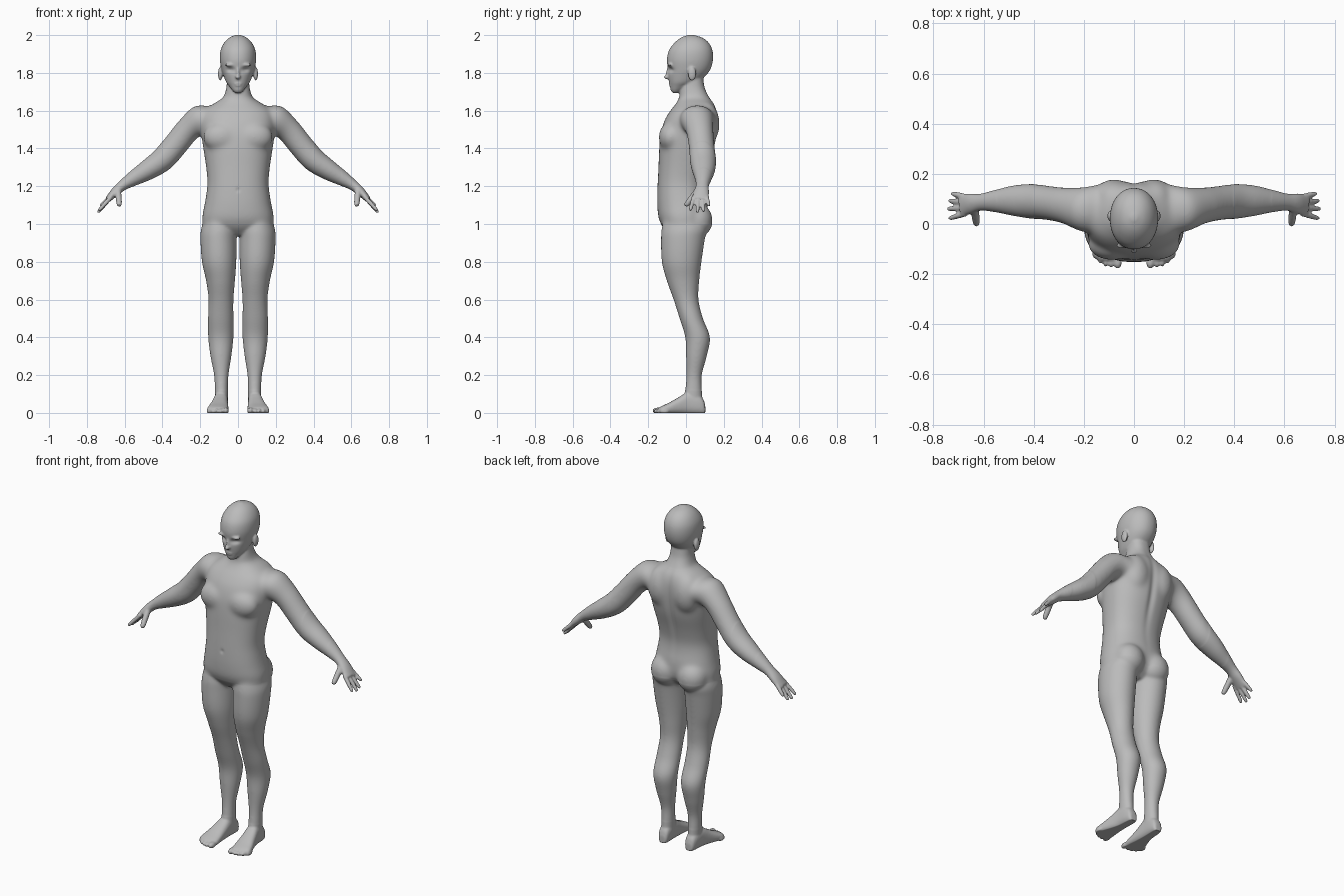
import bpy
import bmesh
from math import cos, sin, pi, exp, copysign
from mathutils import Vector, Matrix

CM = 0.01          # all measurements below are in hundredths of a unit
VOXEL = 0.005

if "Cube" in bpy.data.objects:
    bpy.data.objects.remove(bpy.data.objects["Cube"], do_unlink=True)

bm = bmesh.new()


def spline(a, b, c, d, t):
    """Smooth curve from b to c."""
    return b + (c - a) * (t / 2) + (a * 2 - b * 5 + c * 4 - d) * (t * t / 2) \
        + (b * 3 - a - c * 3 + d) * (t ** 3 / 2)


def loft(stations, side=1, power=2.0, sides=40, steps=5):
    """Closed skin over oval stations, each a (centre, half axis, half axis)."""
    last = len(stations) - 1
    rings = []
    for i in range(last * steps + 1):
        k = min(i // steps, last - 1)
        t = i / steps - k
        near = [stations[max(0, min(last, k + j))] for j in (-1, 0, 1, 2)]
        centre, u, v = (spline(*column, t) for column in zip(*near))
        ring = []
        for j in range(sides):
            a = 2 * pi * j / sides
            c = copysign(abs(cos(a)) ** (2 / power), cos(a))
            s = copysign(abs(sin(a)) ** (2 / power), sin(a))
            p = (centre + u * c + v * s) * CM
            ring.append(bm.verts.new((p.x * side, p.y, p.z)))
        rings.append(ring)
    for low, high in zip(rings, rings[1:]):
        for j in range(sides):
            n = (j + 1) % sides
            bm.faces.new((low[j], low[n], high[n], high[j]))
    bm.faces.new(rings[0])
    bm.faces.new(rings[-1])


def upright(rows):
    """Level stations from (height, x min, x max, front, back)."""
    return [(Vector(((a + b) / 2, (f + k) / 2, z)),
             Vector(((b - a) / 2, 0, 0)), Vector((0, (k - f) / 2, 0)))
            for z, a, b, f, k in rows]


def centred(rows):
    """Level stations from (height, half width, front, back)."""
    return upright([(z, -w, w, f, k) for z, w, f, k in rows])


def limb(rows):
    """Stations along a path from (x, y, z, thickness, breadth in y)."""
    pts = [Vector(r[:3]) for r in rows]
    out = []
    for i, r in enumerate(rows):
        along = pts[min(i + 1, len(pts) - 1)] - pts[max(i - 1, 0)]
        u = along.cross(Vector((0, 1, 0))).normalized()
        v = u.cross(along).normalized()
        out.append((pts[i], u * r[3], v * r[4]))
    return out


def ball(centre, radii, side=1):
    x, y, z = centre
    place = Matrix.Translation(Vector((x * side, y, z)) * CM)
    size = Matrix.Diagonal((*(Vector(radii) * CM), 1))
    bmesh.ops.create_uvsphere(bm, u_segments=24, v_segments=16, radius=1,
                              matrix=place @ size)


# Torso and neck
loft(centred([
    (94, 9, -8, 5), (98, 17.5, -12, 9.5), (103, 19, -14.5, 11.5),
    (110, 17.8, -15.2, 11.5), (116, 16.8, -15.2, 10.5), (122, 16.2, -15, 10.3),
    (130, 16.9, -14.6, 12), (140, 18.4, -14.2, 15), (148, 19.5, -13.4, 16.4),
    (155, 19.6, -11.3, 16.8), (160, 18, -8.3, 16.3), (164, 12.5, -5.2, 14.8),
    (167, 8, -3.7, 12.5), (172, 6.2, -3, 10), (178, 5.8, -1, 9)]), power=2.3)

# Head
loft(centred([
    (169.4, 1.6, -7, -4), (170.6, 2.9, -8, -2), (173, 4.7, -8.5, 2),
    (175, 6.2, -8.9, 6), (178, 7.5, -9.4, 10), (182, 8.8, -9.6, 13),
    (187, 9.6, -10.1, 14.3), (192, 9.2, -9, 14), (196, 7.3, -6, 12),
    (198.7, 4.5, -2.5, 8.5), (200.2, 1, 1.5, 3.5)]), power=2.1, sides=60)

# Nose and lips
ball((0, -9.4, 180.2), (0.9, 1.2, 3))
ball((0, -10, 177.8), (1.4, 1.8, 1.2))
ball((0, -8.4, 173.9), (2.2, 0.9, 0.8))

for side in (1, -1):
    # Ear, brow, chest, shoulder blade and buttock
    ball((9.4, 3.2, 179.5), (1.2, 2.2, 3.7), side)
    ball((4, -8.6, 184.2), (3.2, 1.3, 0.9), side)
    ball((8.5, -8, 146), (10, 6.5, 8), side)
    ball((8, 10, 153), (8.5, 7.9, 12), side)
    ball((8.6, 6, 102), (8.8, 8.2, 9), side)

    # Leg
    loft(upright([
        (106, 3, 16.5, -11, 9), (98, 0.5, 19.4, -12.8, 11.2),
        (92, 0.7, 19.9, -13.2, 10), (80, 0.9, 19.1, -12.8, 8.2),
        (70, 1.6, 16.9, -10.2, 7), (60, 2.4, 15.6, -6.6, 6.6),
        (50, 2.4, 15.9, -3.4, 9), (40, 2.4, 15.8, -0.4, 12.7),
        (30, 3.5, 14.6, 0, 11), (20, 5, 12.7, 0.2, 8.4),
        (12, 5.3, 12.3, -0.5, 8.4), (4, 5.4, 12, -2, 8.8)]), side)

    # Foot, from heel to ball
    sole = [(10.2, 6.8, 10.6, 4), (9, 5.8, 11.6, 7.5), (6, 5.4, 12.3, 10),
            (1, 5.3, 12.9, 11), (-4, 5.2, 14.2, 8.2), (-9, 5, 15.8, 5.4),
            (-12.5, 5, 16.4, 3.8), (-14.5, 5.4, 14.5, 2.8)]
    loft([(Vector(((a + b) / 2, y, top / 2 - 0.4)),
           Vector(((b - a) / 2, 0, 0)), Vector((0, 0, top / 2 + 0.4)))
          for y, a, b, top in sole], side, power=2.5)

    # Toes
    ball((6.5, -15, 1.2), (1.7, 2.9, 1.7), side)
    for i in range(4):
        ball((9.2 + 2.1 * i, -15 + 0.4 * i * i, 0.9), (1.15, 2.5, 1.4), side)

    # Arm and palm
    loft(limb([
        (13, 6.5, 155, 7, 9.5), (20, 5.8, 155, 8, 9),
        (26.5, 7.2, 150, 6.7, 7.4), (33, 8.2, 142, 6.6, 6.9),
        (40, 9, 134, 6.4, 7), (48, 9.3, 128.5, 5.4, 6.1),
        (55.5, 9.1, 124, 4, 4.4), (61, 8.7, 120.5, 2.8, 3.4),
        (65, 8.2, 117, 2.4, 4), (69, 7.4, 112.8, 1.5, 4.5)]), side)

    # Fingers and thumb
    for base, tip in (((67, 4.2, 114.5), (73.8, 2.2, 107)),
                      ((67.5, 6.4, 114), (74.3, 6, 106)),
                      ((67.5, 8.6, 114), (73.8, 9.3, 106.5)),
                      ((67, 10.8, 115), (72.8, 12.2, 109.5)),
                      ((63.5, 6, 117.5), (62.8, -0.4, 109.5))):
        a, b = Vector(base), Vector(tip)
        thick = 1.7 if b.y < 0 else 1.2
        loft(limb([(*a.lerp(b, t), thick * r, thick * r)
                   for t, r in ((0, 1), (0.5, 0.95), (0.9, 0.8), (1, 0.45))]),
             side, sides=16)

bmesh.ops.recalc_face_normals(bm, faces=bm.faces)

# Fuse the parts into one skin
mesh = bpy.data.meshes.new("body")
bm.to_mesh(mesh)
bm.free()
body = bpy.data.objects.new("body", mesh)
bpy.context.collection.objects.link(body)
fuse = body.modifiers.new("fuse", 'REMESH')
fuse.mode = 'VOXEL'
fuse.voxel_size = VOXEL
graph = bpy.context.evaluated_depsgraph_get()
skin = bpy.data.meshes.new_from_object(body.evaluated_get(graph))
body.modifiers.clear()
body.data = skin
bpy.data.meshes.remove(mesh)
skin.name = "body"

bm = bmesh.new()
bm.from_mesh(skin)


def relax(rounds, inside):
    verts = [v for v in bm.verts if inside(v.co)]
    for _ in range(rounds):
        bmesh.ops.smooth_vert(bm, verts=verts, factor=0.5,
                              use_axis_x=True, use_axis_y=True, use_axis_z=True)


def press(centre, radii, depth):
    """Push the front or back surface along y with a soft falloff."""
    for x in {centre[0], -centre[0]}:
        c = Vector((x, *centre[1:])) * CM
        for v in bm.verts:
            d = v.co - c
            q = sum((d[i] / (radii[i] * CM)) ** 2 for i in range(3))
            if q < 9:
                v.co.y += depth * CM * exp(-q)


# Smooth the joins: lightly everywhere, more on the trunk and shoulders
relax(4, lambda p: True)
relax(12, lambda p: abs(p.x) < 0.55 and 0.12 < p.z < 1.67)
relax(35, lambda p: abs(p.x) < 0.4 and 1.0 < p.z < 1.66)

# Eye sockets, mouth line, spine and navel
press((4, -9, 181.6), (2.4, 4, 1.3), 1.2)
press((0, -9, 173.8), (2.2, 2, 0.4), 0.3)
press((0, 15, 142), (2, 6, 22), -0.9)
press((0, -15, 118), (1, 3, 1.2), 0.4)

# Flat soles
for v in bm.verts:
    v.co.z = max(v.co.z, 0)
bm.to_mesh(skin)
bm.free()

# Plain grey skin
grey = bpy.data.materials.new("plain_grey")
grey.use_nodes = True
colour = (0.5, 0.5, 0.5, 1)
grey.diffuse_color = colour
grey.node_tree.nodes["Principled BSDF"].inputs["Base Color"].default_value = colour
skin.materials.clear()
skin.materials.append(grey)
skin.polygons.foreach_set("use_smooth", [True] * len(skin.polygons))
skin.update()
